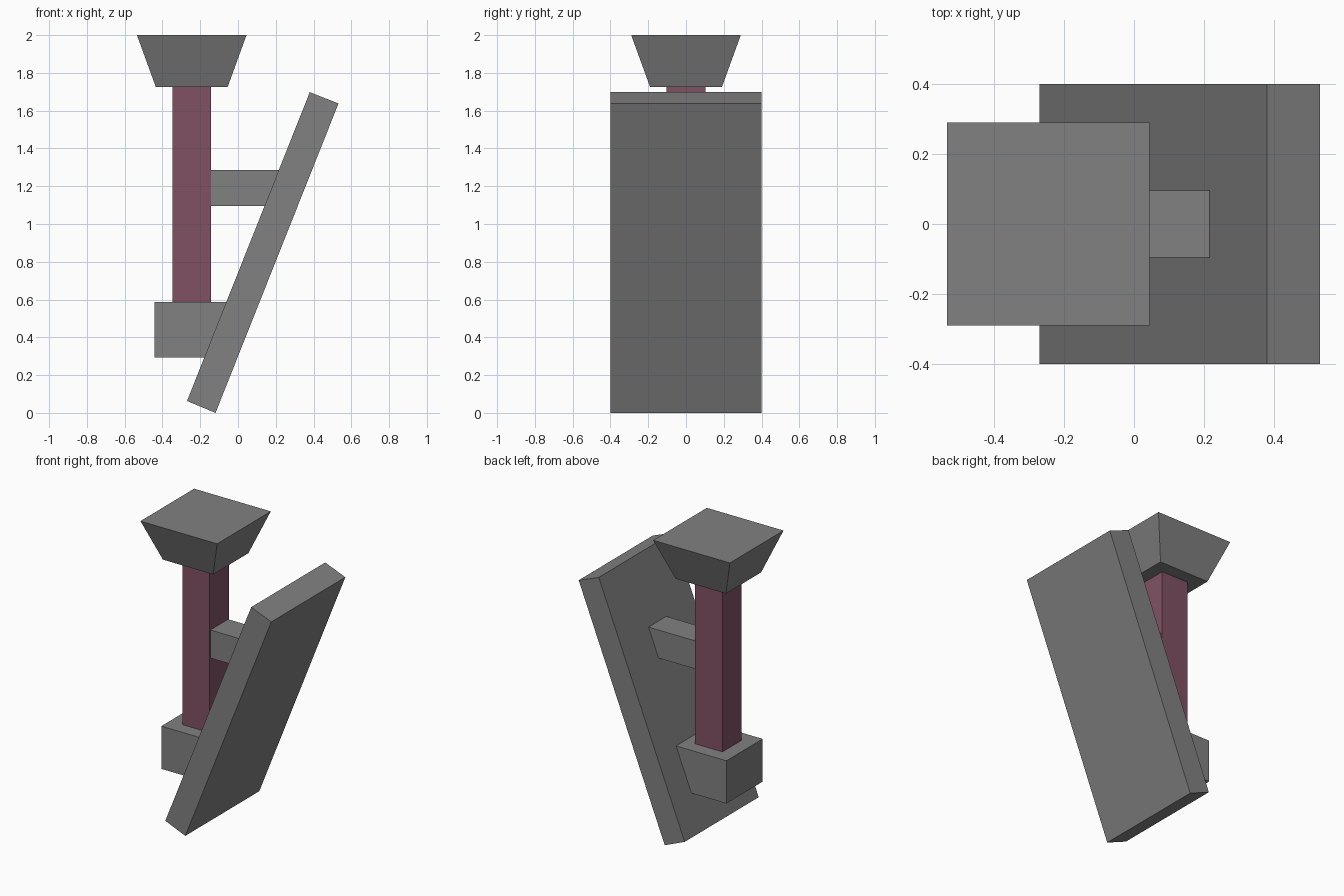
import bpy
import bmesh

if "Cube" in bpy.data.objects:
    bpy.data.objects.remove(bpy.data.objects["Cube"])


def material(name, rgb):
    mat = bpy.data.materials.new(name)
    mat.diffuse_color = (*rgb, 1)
    mat.use_nodes = True
    mat.node_tree.nodes["Principled BSDF"].inputs["Base Color"].default_value = mat.diffuse_color
    return mat


GREY = material("dark_grey", (0.22, 0.22, 0.22))
RED = material("dull_red", (0.22, 0.083, 0.13))


def loft(name, lower, upper, mat=GREY):
    """Closed solid between two rings of four points."""
    bm = bmesh.new()
    a = [bm.verts.new(p) for p in lower]
    b = [bm.verts.new(p) for p in upper]
    bm.faces.new(a)
    bm.faces.new(b)
    for i in range(4):
        j = (i + 1) % 4
        bm.faces.new((a[i], a[j], b[j], b[i]))
    bmesh.ops.recalc_face_normals(bm, faces=bm.faces)
    mesh = bpy.data.meshes.new(name)
    bm.to_mesh(mesh)
    bm.free()
    mesh.materials.append(mat)
    obj = bpy.data.objects.new(name, mesh)
    bpy.context.collection.objects.link(obj)
    return obj


def extrude_profile(name, profile, half_width):
    """Side profile (x, z) extruded symmetrically along y."""
    return loft(name, *[[(x, s * half_width, z) for x, z in profile] for s in (-1, 1)])


def square(cx, half, z):
    return [(cx + sx * half, sy * half, z) for sx, sy in ((-1, -1), (1, -1), (1, 1), (-1, 1))]


def panel_x(z):
    """x of the panel's rear surface at height z."""
    return -0.27 + (z - 0.063) * 0.65 / 1.635


def bracket(name, x, z0, z1, half_width):
    """Block whose front end is cut flush to the sloping panel."""
    return extrude_profile(name, [(x, z0), (panel_x(z0), z0), (panel_x(z1), z1), (x, z1)], half_width)


CX = -0.245

# Sloping panel
extrude_profile("sloping_panel", [(-0.27, 0.063), (-0.119, 0), (0.532, 1.638), (0.38, 1.698)], 0.4)

# Flared cap on the post
loft("flared_cap", square(CX, 0.19, 1.725), square(CX, 0.29, 2.0))

# Brackets joining post and panel
bracket("lower_block", -0.443, 0.294, 0.586, 0.196)
bracket("upper_arm", -0.143, 1.094, 1.286, 0.096)

# Coloured post
loft("post", square(CX, 0.103, 0.586), square(CX, 0.103, 1.725), RED)
